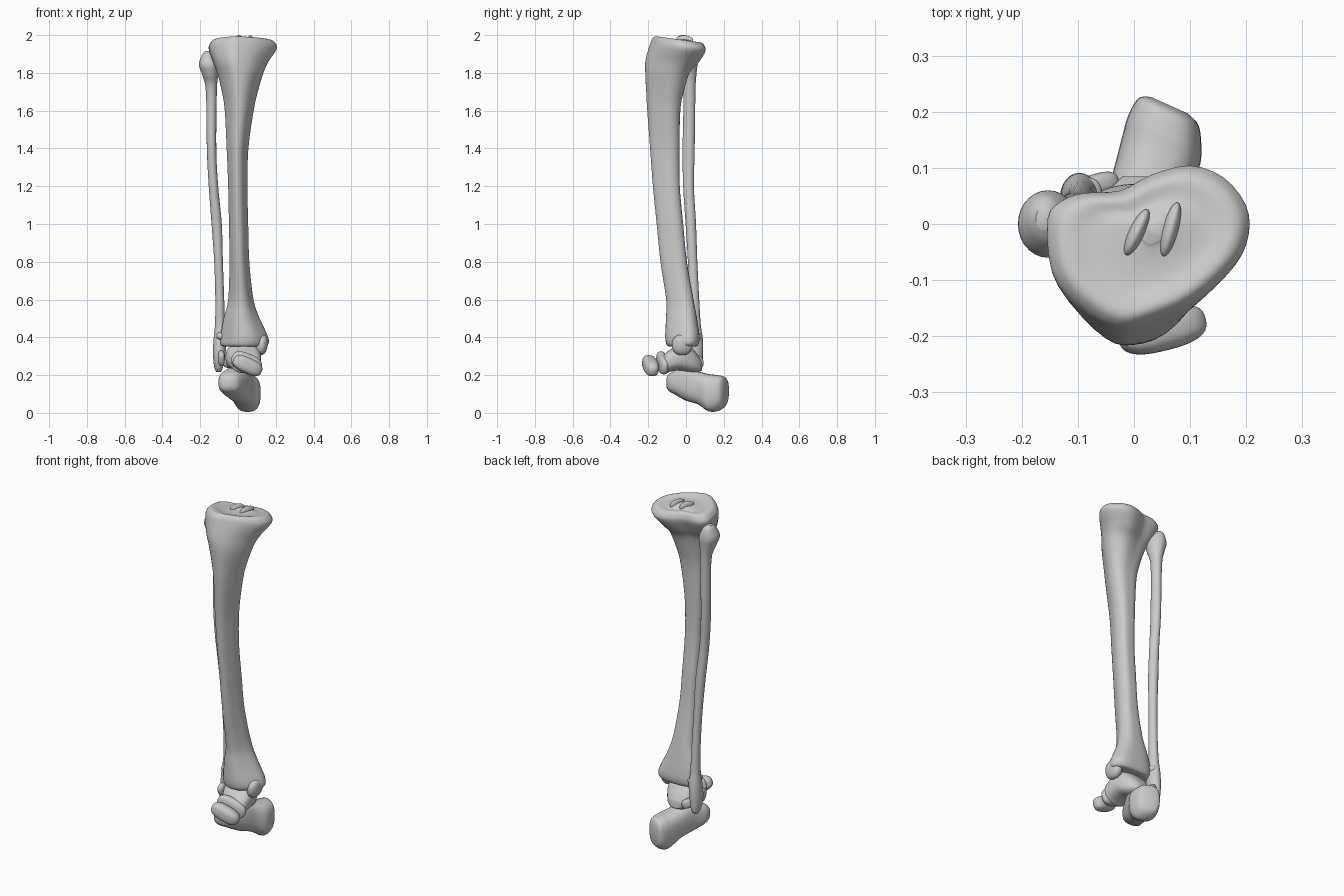
import bpy, bmesh, math
from mathutils import Vector, Euler

N = 16


def spline(pts, steps, closed=False):
    """Smooth curve through tuples of any length."""
    n, out = len(pts), []
    get = (lambda i: pts[i % n]) if closed else (lambda i: pts[max(0, min(n - 1, i))])
    for i in range(n if closed else n - 1):
        p = [get(i + k) for k in (-1, 0, 1, 2)]
        for s in range(steps):
            t = s / steps
            out.append(tuple(0.5 * (2 * b + (c - a) * t + (2 * a - 5 * b + 4 * c - d) * t * t
                                    + (3 * b - a - 3 * c + d) * t ** 3) for a, b, c, d in zip(*p)))
    if not closed:
        out.append(tuple(pts[-1]))
    return out


def unit(pts):
    """Fit an outline into the square -1..1."""
    lo = [min(p[i] for p in pts) for i in (0, 1)]
    hi = [max(p[i] for p in pts) for i in (0, 1)]
    return [tuple(2 * (p[i] - lo[i]) / (hi[i] - lo[i]) - 1 for i in (0, 1)) for p in pts]


def finish(name, bm):
    bmesh.ops.recalc_face_normals(bm, faces=bm.faces)
    me = bpy.data.meshes.new(name)
    bm.to_mesh(me)
    bm.free()
    ob = bpy.data.objects.new(name, me)
    bpy.context.collection.objects.link(ob)
    bpy.context.view_layer.objects.active = ob
    ob.select_set(True)
    bpy.ops.object.shade_smooth_by_angle(angle=math.radians(45))
    ob.select_set(False)


def loft(name, sections, shape_a, shape_b=None, axis='z', steps=5):
    """Sections: (a0, a1, b0, b1, position, tilt, blend from shape_a to shape_b)."""
    shape_b = shape_b or shape_a
    bm, rings = bmesh.new(), []
    for a0, a1, b0, b1, c, tilt, w in spline(sections, steps):
        ring = []
        for (u, v), (s, t) in zip(shape_a, shape_b):
            u, v = u + (s - u) * w, v + (t - v) * w
            a = (a0 + a1) / 2 + u * (a1 - a0) / 2
            b = (b0 + b1) / 2 + v * (b1 - b0) / 2
            if axis == 'z':
                co = (a, b, c + tilt * v * (b1 - b0) / 2)
            else:
                co = (a, c + tilt * u * (a1 - a0) / 2, b)
            ring.append(bm.verts.new(co))
        rings.append(ring)
    for r, q in zip(rings, rings[1:]):
        for i in range(len(r)):
            j = (i + 1) % len(r)
            bm.faces.new((r[i], r[j], q[j], q[i]))
    bm.faces.new(rings[0])
    bm.faces.new(rings[-1])
    finish(name, bm)


def lump(name, loc, half, rot=(0, 0, 0), power=0.75):
    """Rounded, slightly boxy bone."""
    bm = bmesh.new()
    bmesh.ops.create_icosphere(bm, subdivisions=4, radius=1)
    m = Euler([math.radians(r) for r in rot]).to_matrix()
    for v in bm.verts:
        p = [math.copysign(abs(x) ** power, x) * h for x, h in zip(v.co, half)]
        v.co = m @ Vector(p) + Vector(loc)
    finish(name, bm)


# Cross-sections: kidney-shaped plateau, three-sided shaft, round
plateau = [(.205, -.03), (.2, .027), (.16, .08), (.1, .103), (.03, .085), (-.025, .055),
           (-.09, .05), (-.13, .035), (-.155, 0), (-.147, -.1), (-.105, -.165),
           (-.035, -.212), (.03, -.2), (.11, -.16), (.18, -.09)]
kidney = unit(spline(plateau, 3, True))
angles = [math.atan2(v, u) for u, v in kidney]
shaft = unit([((1 + .1 * math.sin(3 * a)) * math.cos(a),
               (1 + .1 * math.sin(3 * a)) * math.sin(a)) for a in angles])
circle = [(math.cos(i * math.tau / 28), math.sin(i * math.tau / 28)) for i in range(28)]
boxy = [tuple(math.copysign(abs(x) ** .75, x) for x in p) for p in circle]

# Shin bone, ankle end up to the dished plateau
loft('shin_bone', [
    (-.05, .11, -.075, .04, .352, 0, 1),
    (-.088, .155, -.1, .062, .357, 0, 1),
    (-.092, .16, -.11, .072, .40, 0, 1),
    (-.076, .115, -.106, .058, .5, 0, 1),
    (-.052, .082, -.105, .04, .6, 0, 1),
    (-.045, .06, -.135, .005, .8, 0, 1),
    (-.048, .054, -.155, -.015, 1.0, 0, 1),
    (-.052, .05, -.175, -.033, 1.2, 0, 1),
    (-.06, .055, -.19, -.035, 1.4, 0, 1),
    (-.07, .083, -.205, -.03, 1.6, 0, 1),
    (-.085, .105, -.212, -.012, 1.7, 0, .8),
    (-.11, .135, -.218, .02, 1.8, 0, .5),
    (-.132, .16, -.215, .065, 1.86, -.05, .15),
    (-.155, .204, -.192, .102, 1.93, -.12, 0),
    (-.145, .198, -.178, .098, 1.962, -.14, 0),
    (-.12, .175, -.155, .08, 1.977, -.14, 0),
    (-.07, .13, -.11, .045, 1.971, -.1, 0),
    (0, .07, -.05, .015, 1.978, 0, 0),
    (.01, .06, -.035, .005, 1.982, 0, 0)], kidney, shaft)
# Ridges in the middle of the plateau, inner ankle knob
lump('plateau_ridge_inner', (.065, -.01, 1.972), (.014, .05, .026), (0, 0, -15), 1)
lump('plateau_ridge_outer', (.005, -.015, 1.972), (.014, .045, .028), (0, 0, -25), 1)
lump('inner_ankle_knob', (.125, -.02, .36), (.032, .055, .055), (0, 8, 0), .9)

# Calf bone beside the shin
loft('calf_bone', [
    (-.175, -.145, -.01, .03, 1.915, 0, 0),
    (-.19, -.125, -.035, .05, 1.895, 0, 0),
    (-.207, -.1, -.06, .06, 1.845, 0, 0),
    (-.19, -.105, -.045, .055, 1.79, 0, 0),
    (-.17, -.112, -.015, .05, 1.7, 0, 0),
    (-.165, -.115, -.018, .046, 1.4, 0, 0),
    (-.155, -.105, -.015, .042, 1.2, 0, 0),
    (-.14, -.086, -.002, .053, 1.0, 0, 0),
    (-.126, -.08, .01, .06, .8, 0, 0),
    (-.12, -.073, .018, .07, .6, 0, 0),
    (-.122, -.07, .02, .078, .47, 0, 0),
    (-.13, -.062, .005, .09, .38, 0, 0),
    (-.132, -.068, .0, .09, .3, 0, 0),
    (-.125, -.08, .02, .085, .24, 0, 0),
    (-.115, -.09, .04, .07, .217, 0, 0)], circle)

# Heel bone, lofted from the heel forwards
loft('heel_bone', [
    (.03, .095, .08, .16, .212, -.45, 0),
    (.008, .115, .035, .19, .2, -.45, 0),
    (-.01, .12, .01, .2, .165, -.45, 0),
    (-.022, .115, .008, .205, .125, -.4, 0),
    (-.042, .085, .045, .22, .065, -.2, 0),
    (-.07, .06, .065, .245, .0, 0, 0),
    (-.102, .03, .095, .225, -.055, 0, 0),
    (-.095, .005, .115, .205, -.09, 0, 0),
    (-.07, -.02, .135, .185, -.103, 0, 0)], boxy, axis='y')

# Ankle bone between shin and heel
loft('ankle_bone', [
    (-.02, .05, .225, .27, .085, 0, 0),
    (-.05, .08, .215, .31, .06, 0, 0),
    (-.063, .105, .215, .352, .02, 0, 0),
    (-.065, .12, .225, .365, -.03, 0, 0),
    (-.048, .122, .22, .34, -.075, 0, 0),
    (-.025, .115, .21, .315, -.11, 0, 0),
    (.01, .08, .235, .29, -.128, 0, 0)], boxy, axis='y')

# Midfoot bones and small pieces around the outer ankle
lump('midfoot_bone_rear', (.045, -.125, .265), (.085, .027, .05), (0, 22, 12))
lump('midfoot_bone_front', (.05, -.188, .25), (.083, .038, .042), (0, 24, 14))
lump('outer_ankle_chip_front', (-.088, -.02, .29), (.018, .03, .04), (25, 0, 0))
lump('outer_ankle_chip_rear', (-.065, .07, .27), (.04, .02, .025), (0, 30, 15))
lump('outer_ankle_band', (-.085, .035, .405), (.03, .048, .022), (0, 15, 0))
